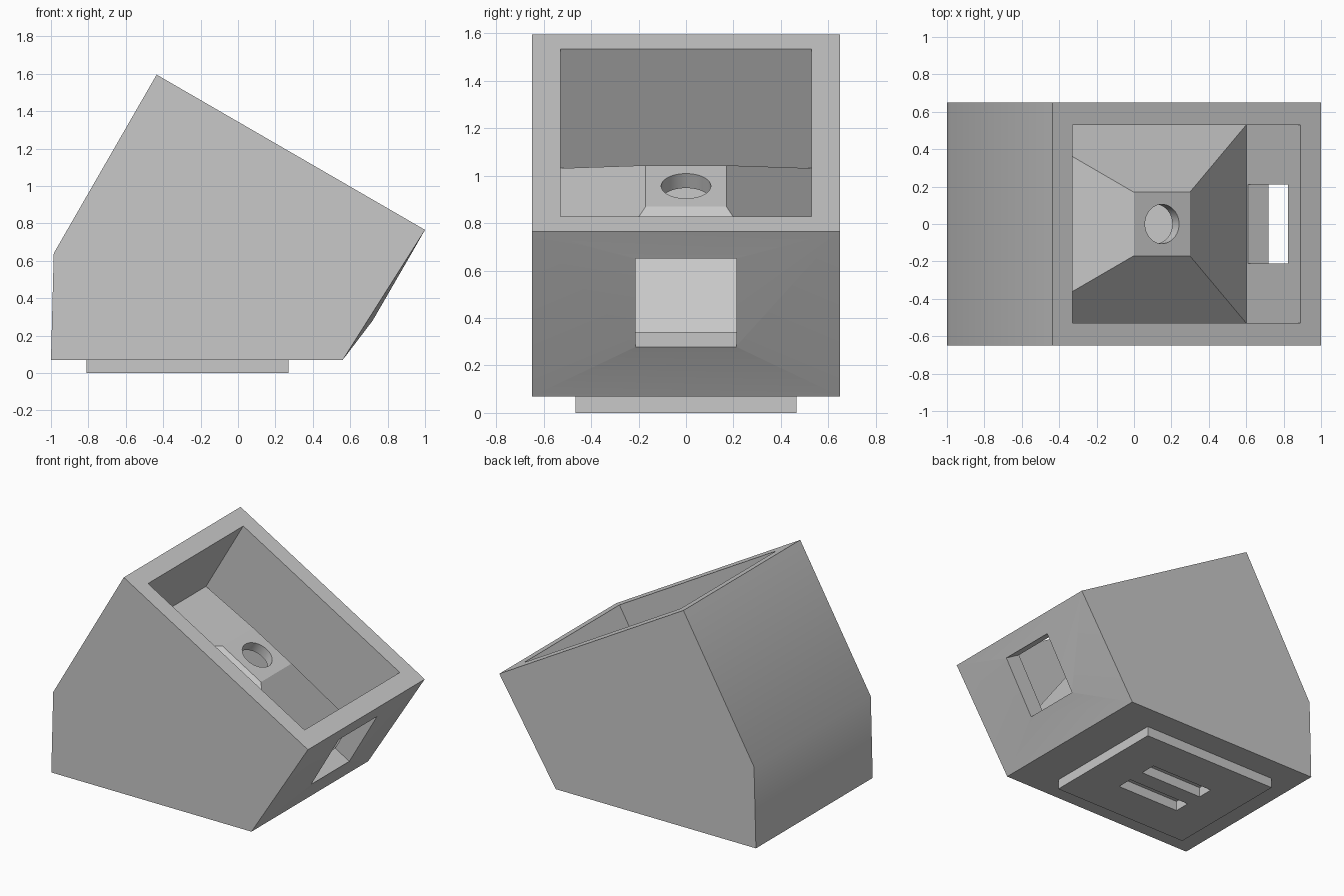
import bpy, bmesh, math
from mathutils import Vector, Matrix

cube = bpy.data.objects.get("Cube")
if cube:
    bpy.data.objects.remove(cube)

grey = bpy.data.materials.new("light_grey")
grey.use_nodes = True
grey.diffuse_color = (0.58, 0.58, 0.58, 1)
grey.node_tree.nodes["Principled BSDF"].inputs["Base Color"].default_value = grey.diffuse_color


def finish(name, bm):
    bmesh.ops.recalc_face_normals(bm, faces=bm.faces)
    mesh = bpy.data.meshes.new(name)
    bm.to_mesh(mesh)
    bm.free()
    mesh.materials.append(grey)
    obj = bpy.data.objects.new(name, mesh)
    bpy.context.collection.objects.link(obj)
    return obj


def prism(name, profile, half_width, window=None):
    """Extrude an xz profile along y; the second side may be drawn out to a window quad."""
    bm = bmesh.new()
    front, back = [[bm.verts.new((x, y, z)) for x, z in profile]
                   for y in (-half_width, half_width)]
    bm.faces.new(front)
    bm.faces.new(back)
    for i in range(len(profile)):
        j = (i + 1) % len(profile)
        quad = [front[i], front[j], back[j], back[i]]
        if window and i == 1:
            inner = [bm.verts.new(p) for p in window]
            bm.faces.new(inner)
            for k in range(4):
                m = (k + 1) % 4
                bm.faces.new((quad[k], quad[m], inner[m], inner[k]))
        else:
            bm.faces.new(quad)
    return finish(name, bm)


def box(name, x0, x1, y0, y1, z0, z1):
    obj = prism(name, [(x0, z0), (x1, z0), (x1, z1), (x0, z1)], (y1 - y0) / 2)
    obj.data.transform(Matrix.Translation((0, (y0 + y1) / 2, 0)))
    return obj


def cut(target, cutter):
    cutter.hide_render = True
    mod = target.modifiers.new("cut", "BOOLEAN")
    mod.operation = "DIFFERENCE"
    mod.solver = "EXACT"
    mod.object = cutter
    bpy.context.view_layer.update()
    bpy.ops.object.select_all(action="DESELECT")
    bpy.context.view_layer.objects.active = target
    target.select_set(True)
    bpy.ops.object.modifier_apply(modifier=mod.name)
    bpy.data.objects.remove(cutter)


# Directions of the tilted top: down the slope, and straight out of it
slope = Vector((math.cos(math.pi / 6), 0, -0.5))
normal = Vector((0.5, 0, math.cos(math.pi / 6)))

# Wedge housing with a slightly bulged window side
low, high = Vector((0.72, 0, 0.28)), Vector((0.934, 0, 0.65))
side = Vector((0, 0.21, 0))
body = prism("housing", [(-1, 0.07), (0.56, 0.07), (1, 0.765), (-0.435, 1.595), (-0.985, 0.64)],
             0.65, [low - side, high - side, high + side, low + side])

# Deep tray in the top, with a raised frustum on its floor
origin = Vector((-0.33, 0, 1.534))
bm = bmesh.new()
rings = []
for u0, u1, w, depth in ((0, 1.409, 0.53, -0.05), (0, 1.409, 0.53, 0.58), (0.53, 0.876, 0.17, 0.26)):
    rings.append([bm.verts.new(origin + slope * u - normal * depth + Vector((0, y, 0)))
                  for u, y in ((u0, -w), (u1, -w), (u1, w), (u0, w))])
bm.faces.new(rings[0])
bm.faces.new(rings[2])
for a, b in zip(rings, rings[1:]):
    for i in range(4):
        j = (i + 1) % 4
        bm.faces.new((a[i], a[j], b[j], b[i]))
cut(body, finish("tray_cutter", bm))

# Hollow below the frustum
cut(body, prism("chamber_cutter", [(-0.6, 0.14), (0.4, 0.14), (0.45, 0.45), (0.26, 0.81),
                                   (-0.04, 0.985), (-0.6, 0.975)], 0.15))

# Round hole through the frustum top
bm = bmesh.new()
bmesh.ops.create_cone(bm, cap_ends=True, segments=48, radius1=0.105, radius2=0.105, depth=0.16,
                      matrix=Matrix.Translation(Vector((0.15, 0, 0.957)) - normal * 0.03)
                      @ Matrix.Rotation(math.pi / 6, 4, "Y"))
cut(body, finish("hole_cutter", bm))

# Window tunnel into the tray, square to the window side
corners = [low - normal * 0.002 + slope * 0.03, high + normal * 0.002 + slope * 0.03,
           high + normal * 0.002 - slope * 0.132, low - normal * 0.002 - slope * 0.132]
cut(body, prism("window_cutter", [(p.x, p.z) for p in corners], 0.212))

# Base plate with two long slots
plate = box("base_plate", -0.81, 0.27, -0.465, 0.465, 0, 0.07)
for s in (-1, 1):
    cut(plate, box("slot_cutter", -0.52, -0.02, s * 0.12 - 0.058, s * 0.12 + 0.058, -0.05, 0.12))

# Smooth only the gentle bends
for obj in (body, plate):
    bpy.ops.object.select_all(action="DESELECT")
    bpy.context.view_layer.objects.active = obj
    obj.select_set(True)
    bpy.ops.object.shade_smooth_by_angle(angle=math.radians(29.5))
